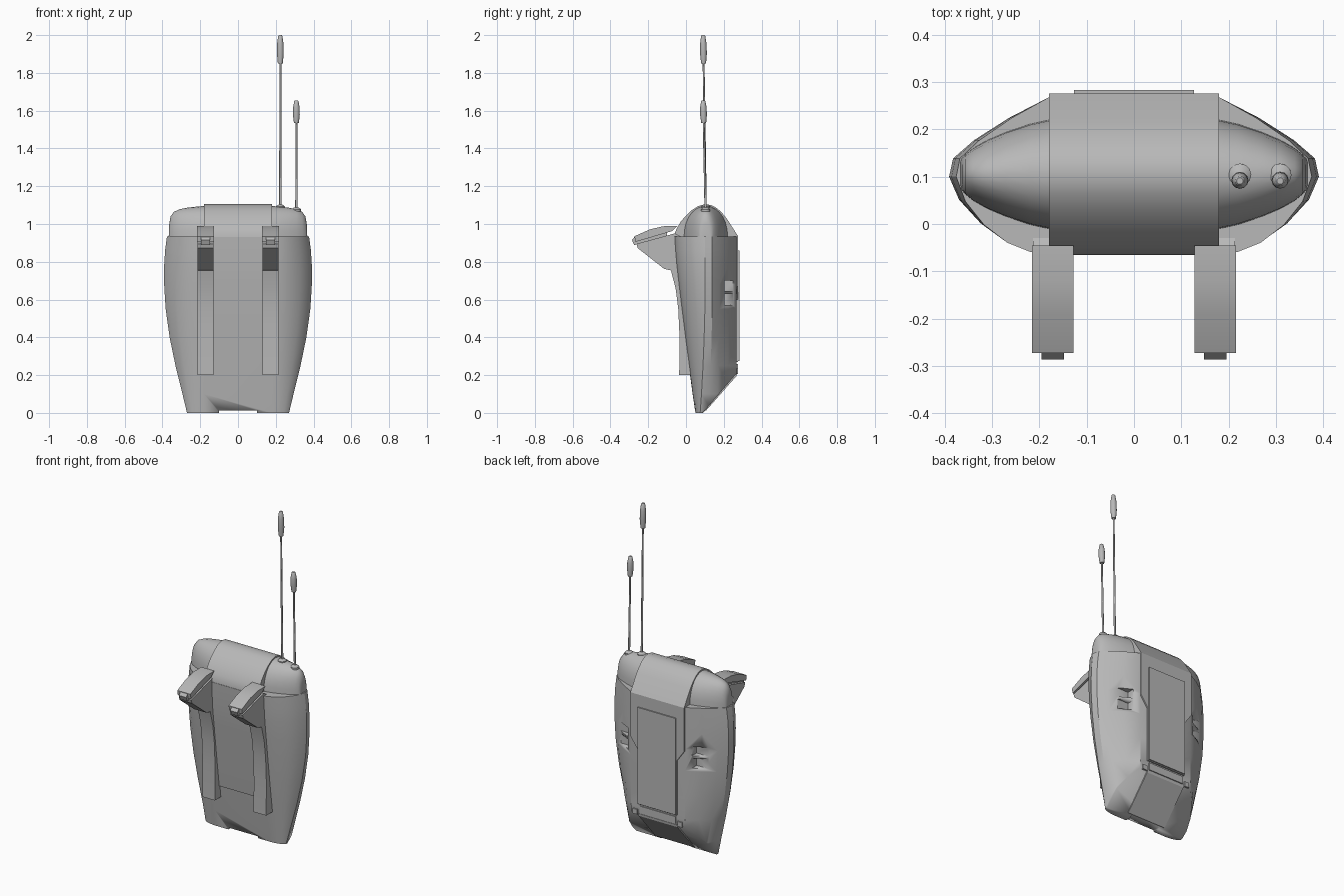
import bpy, bmesh, math
from mathutils import Vector

if "Cube" in bpy.data.objects:
    bpy.data.objects.remove(bpy.data.objects["Cube"])

grey = bpy.data.materials.new("warm_grey")
grey.diffuse_color = (0.48, 0.48, 0.48, 1)
grey.use_nodes = True
grey.node_tree.nodes["Principled BSDF"].inputs["Base Color"].default_value = grey.diffuse_color


def make(name, verts, faces, angle=30):
    me = bpy.data.meshes.new(name)
    me.from_pydata(verts, [], faces)
    bm = bmesh.new()
    bm.from_mesh(me)
    bmesh.ops.recalc_face_normals(bm, faces=bm.faces)
    bm.to_mesh(me)
    bm.free()
    ob = bpy.data.objects.new(name, me)
    bpy.context.collection.objects.link(ob)
    me.materials.append(grey)
    bpy.ops.object.select_all(action='DESELECT')
    ob.select_set(True)
    bpy.context.view_layer.objects.active = ob
    bpy.ops.object.shade_smooth_by_angle(angle=math.radians(angle))
    return ob


def loft(name, rings, angle=30):
    n = len(rings[0])
    verts = [p for r in rings for p in r]
    faces = [list(range(n)), [len(verts) - n + i for i in range(n)]]
    for k in range(len(rings) - 1):
        for i in range(n):
            j = (i + 1) % n
            faces.append([k * n + i, k * n + j, (k + 1) * n + j, (k + 1) * n + i])
    return make(name, verts, faces, angle)


def side_prism(name, pts, x0, x1, angle=30):
    """(y, z) outline swept along x"""
    return loft(name, [[(x, y, z) for y, z in pts] for x in (x0, x1)], angle)


def back_prism(name, pts, y0, y1):
    """(x, z) outline swept along y"""
    return loft(name, [[(x, y, z) for x, z in pts] for y in (y0, y1)])


def box(name, x0, x1, y0, y1, z0, z1):
    return side_prism(name, [(y0, z0), (y1, z0), (y1, z1), (y0, z1)], x0, x1)


def cut(ob, cutter):
    m = ob.modifiers.new("cut", 'BOOLEAN')
    m.operation = 'DIFFERENCE'
    m.solver = 'EXACT'
    m.object = cutter
    cutter.hide_render = True
    cutter.hide_viewport = True


# Main shell: (z, half width, front y, widest y)
levels = [(0, .27, .05, .075), (.1, .294, .035, .082), (.25, .331, .015, .09),
          (.4, .362, -.005, .096), (.55, .383, -.024, .1), (.68, .391, -.04, .1),
          (.78, .391, -.052, .1), (.86, .386, -.059, .1), (.935, .376, -.064, .1)]
front = [(0, 1), (.2, .97), (.45, .85), (.7, .62), (.9, .32), (1, 0)]
back = [(.96, .23), (.75, .46), (.4, .74), (0, 1)]
rings = []
for z, w, yf, ym in levels:
    half = [(.18 + (w - .18) * u, ym + (yf - ym) * v) for u, v in front]
    half += [(.18 + (w - .18) * u, ym + (.268 - ym) * v) for u, v in back]
    rings.append([(x, y, z) for x, y in half] + [(-x, y, z) for x, y in reversed(half)])
shell = loft("shell", rings)

# Sloped underside of the shell
bm = bmesh.new()
bm.from_mesh(shell.data)
slope = Vector((0, .20, -.17)).normalized()
res = bmesh.ops.bisect_plane(bm, geom=bm.verts[:] + bm.edges[:] + bm.faces[:],
                             plane_co=(0, .09, 0), plane_no=slope, clear_outer=True)
edges = [e for e in res['geom_cut'] if isinstance(e, bmesh.types.BMEdge)]
bmesh.ops.holes_fill(bm, edges=[e for e in bm.edges if e.is_boundary] or edges, sides=0)
bmesh.ops.recalc_face_normals(bm, faces=bm.faces)
bm.to_mesh(shell.data)
bm.free()

# Vent slots and bottom notch
for s in (-1, 1):
    for z0, z1 in ((.57, .63), (.645, .70)):
        cut(shell, box("vent_cutter", min(s * .215, s * .5), max(s * .215, s * .5),
                       .205, .256, z0, z1))
cut(shell, box("notch_cutter", -.1, .1, -.1, .3, -.05, .012))

# Rounded lid pods on both sides
pod = [(.17, .118, 1.096), (.22, .107, 1.092), (.27, .09, 1.086), (.31, .073, 1.078),
       (.34, .056, 1.064), (.357, .042, 1.04), (.364, .034, 1.0), (.367, .03, .93)]
for s, side in ((-1, "left"), (1, "right")):
    rings = []
    for x, h, top in pod:
        ring = []
        for i in range(15):
            a = math.pi * i / 14
            ring.append((s * x, .105 - h * math.cos(a), .92 + (top - .92) * math.sin(a) ** .85))
        rings.append(ring)
    loft("lid_pod_" + side, rings, 50)

# Central arched band over the lid
arch = [(-.064, .90), (-.064, .938), (-.05, .975), (-.028, 1.012), (0, 1.045), (.03, 1.073),
        (.065, 1.095), (.1, 1.105), (.135, 1.1), (.165, 1.083), (.19, 1.06), (.215, 1.03),
        (.276, .935), (.276, .90)]
side_prism("lid_band", arch, -.18, .18)

# Back panel: wide above, narrow below
back_prism("back_panel", [(-.18, .935), (.18, .935), (.18, .67), (.13, .60), (.13, .27),
                          (-.13, .27), (-.13, .60), (-.18, .67)], .24, .276)
back_prism("back_plate", [(-.127, .86), (.127, .86), (.127, .275), (-.127, .275)], .27, .283)
box("hinge_bar", -.12, .12, .24, .274, .215, .26)

# Flap on the sloped underside
off = slope * .008
flap = [(.10, .012), (.255, .194), (.255 + off.y, .194 + off.z), (.262, .215),
        (.27, .215), (.27, .2)]
side_prism("lower_flap", [(.10, .012), (.25, .19), (.25, .21), (.27, .21), (.268, .196),
                          (.10 + off.y, .012)], -.13, .13)
for s in (-1, 1):
    box("hinge_lug", s * .15 - .015, s * .15 + .015, .25, .275, .205, .235)

# Front panel between the straps
side_prism("front_panel", [(.06, .272), (.06, .93), (-.066, .93), (-.058, .78), (-.046, .68),
                           (-.03, .55), (-.011, .4), (.006, .272)], -.135, .135)

# Shoulder straps with their hooks
strap = [(.04, .2), (-.036, .2), (-.034, .4), (-.041, .55), (-.055, .66), (-.08, .755),
         (-.115, .762), (-.255, .872), (-.262, .895), (-.06, .95), (.0, .92)]
cap = [(-.268, .905), (-.285 + .012, .935), (-.19, .972), (-.12, .988), (-.045, .99),
       (-.075, .962)]
for s, side in ((-1, "left"), (1, "right")):
    c = s * .172
    side_prism("strap_" + side, strap, c - .042, c + .042, 20)
    side_prism("strap_cap_" + side, cap, c - .044, c + .044, 20)
    side_prism("strap_nub_" + side, [(-.1, .935), (-.274, .888), (-.286, .915), (-.27, .935),
                                     (-.1, .97)], c - .024, c + .024)


# Antennas turned from a radius profile, leaning slightly
def antenna(name, x, z0, z1, tip):
    prof = [(.024, z0 - .02), (.024, z0 + .008), (.014, z0 + .016), (.006, z0 + .018),
            (.005, z1 - tip), (.013, z1 - tip), (.018, z1 - tip * .65),
            (.017, z1 - tip * .3), (.011, z1 - tip * .03), (.007, z1)]
    rings = []
    for r, z in prof:
        y = .104 - .013 * (z - z0) / (z1 - z0)
        rings.append([(x + r * math.cos(math.tau * i / 12), y + r * math.sin(math.tau * i / 12), z)
                      for i in range(12)])
    loft(name, rings, 40)


antenna("tall_antenna", .224, 1.085, 2.0, .15)
antenna("short_antenna", .309, 1.07, 1.655, .12)
